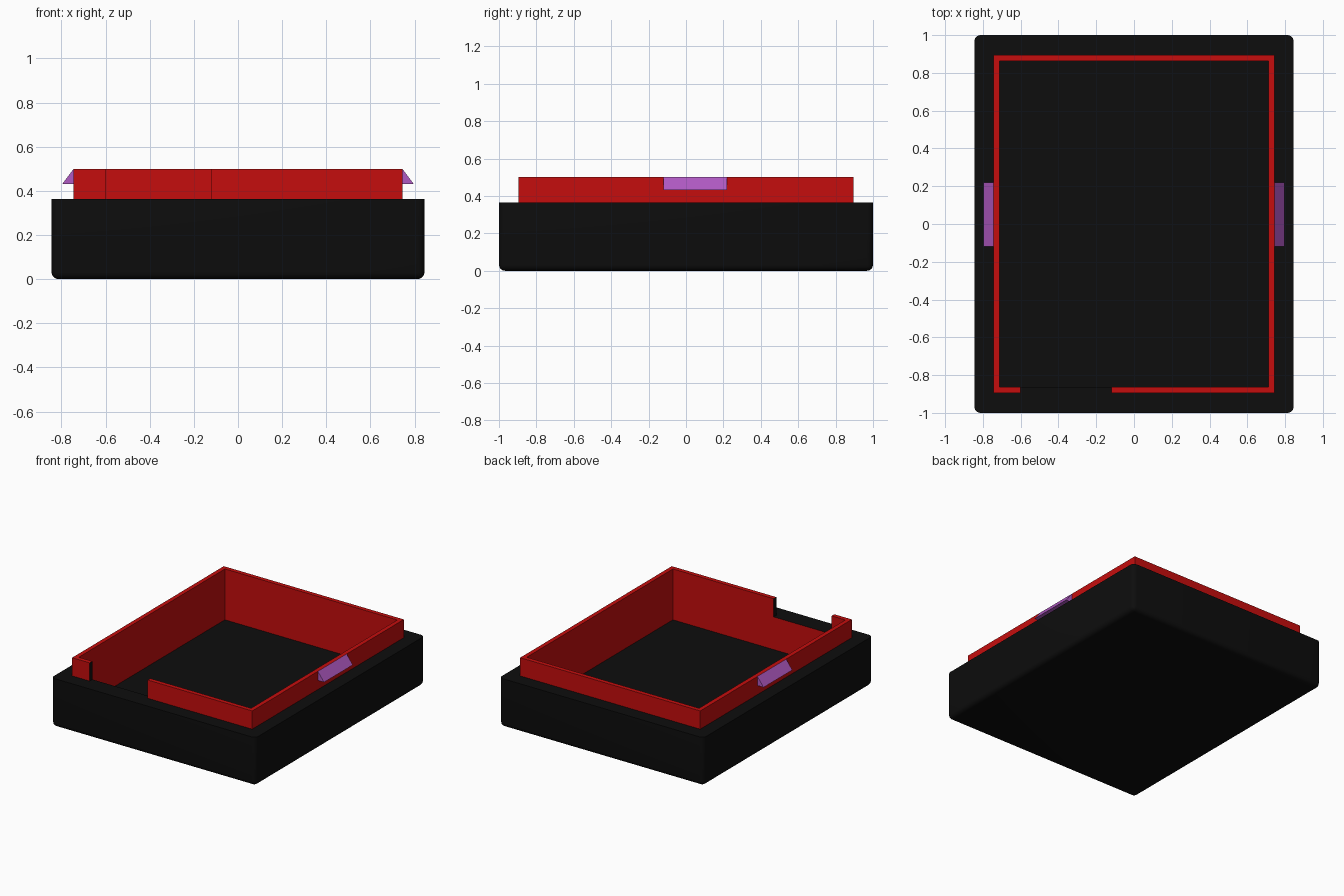
import bpy, bmesh, math
from mathutils import Matrix, Vector

if "Cube" in bpy.data.objects:
    bpy.data.objects.remove(bpy.data.objects["Cube"])

RIM_Z, TOP_Z, FLOOR_Z = 0.364, 0.50, 0.12
WALL_X, WALL_Y, THICK = 0.745, 0.896, 0.032
NOTCH_X0, NOTCH_X1 = -0.60, -0.12


def material(name, colour):
    m = bpy.data.materials.new(name)
    m.diffuse_color = (*colour, 1)
    m.use_nodes = True
    m.node_tree.nodes["Principled BSDF"].inputs["Base Color"].default_value = m.diffuse_color
    return m


black = material("black plastic", (0.004, 0.004, 0.004))
red = material("red liner", (0.56, 0.004, 0.004))
purple = material("purple clip", (0.43, 0.10, 0.54))


def add_object(name, bm, mats):
    bmesh.ops.recalc_face_normals(bm, faces=bm.faces)
    me = bpy.data.meshes.new(name)
    bm.to_mesh(me)
    bm.free()
    for m in mats:
        me.materials.append(m)
    ob = bpy.data.objects.new(name, me)
    bpy.context.collection.objects.link(ob)
    return ob


def box(lo, hi):
    lo, hi = Vector(lo), Vector(hi)
    bm = bmesh.new()
    bmesh.ops.create_cube(bm, size=1, matrix=Matrix.Translation((lo + hi) / 2)
                          @ Matrix.Diagonal((*(hi - lo), 1)))
    return bm


def combine(target, bm, operation):
    tool = add_object("helper", bm, [black])
    mod = target.modifiers.new("cut", 'BOOLEAN')
    mod.operation, mod.object, mod.solver = operation, tool, 'EXACT'
    bpy.context.view_layer.objects.active = target
    bpy.ops.object.modifier_apply(modifier=mod.name)
    bpy.data.objects.remove(tool)


# Tray body: rounded on the upright and bottom edges, sharp at the rim
bm = box((-0.845, -1, 0), (0.845, 1, RIM_Z))
edges = [e for e in bm.edges if min(v.co.z for v in e.verts) < 0.01]
bmesh.ops.bevel(bm, geom=edges, offset=0.032, segments=4, profile=0.5,
                affect='EDGES', clamp_overlap=True)
tray = add_object("tray", bm, [black, red])

# Raised lip, inner cavity and front notch
ix, iy = WALL_X - THICK, WALL_Y - THICK
combine(tray, box((-WALL_X, -WALL_Y, 0.2), (WALL_X, WALL_Y, TOP_Z)), 'UNION')
combine(tray, box((-ix, -iy, FLOOR_Z), (ix, iy, 0.8)), 'DIFFERENCE')
combine(tray, box((NOTCH_X0, -0.95, RIM_Z), (NOTCH_X1, -0.8, 0.8)), 'DIFFERENCE')

# Red on the lip top and on the lip and cavity sides; notch cuts stay black
for f in tray.data.polygons:
    c, n = f.center, f.normal
    inside = abs(c.x) < WALL_X + 0.01 and abs(c.y) < WALL_Y + 0.01
    side = abs(n.z) < 0.1 and c.z > FLOOR_Z
    notch_end = abs(n.x) > 0.9 and abs(c.x) < 0.65
    is_red = inside and not notch_end and (side or c.z > TOP_Z - 0.01)
    f.material_index = 1 if is_red else 0

bpy.ops.object.select_all(action='DESELECT')
tray.select_set(True)
bpy.context.view_layer.objects.active = tray
bpy.ops.object.shade_smooth_by_angle(angle=math.radians(30))

# Wedge-shaped clips on both sides of the lip
for side, label in ((1, "right"), (-1, "left")):
    bm = bmesh.new()
    profile = ((WALL_X, 0.432), (0.796, 0.432), (WALL_X, TOP_Z))
    face = bm.faces.new([bm.verts.new((side * x, -0.12, z)) for x, z in profile])
    ext = bmesh.ops.extrude_face_region(bm, geom=[face], use_keep_orig=True)
    bmesh.ops.translate(bm, vec=(0, 0.34, 0), verts=[
        v for v in ext["geom"] if isinstance(v, bmesh.types.BMVert)])
    add_object(label + "_clip", bm, [purple])
